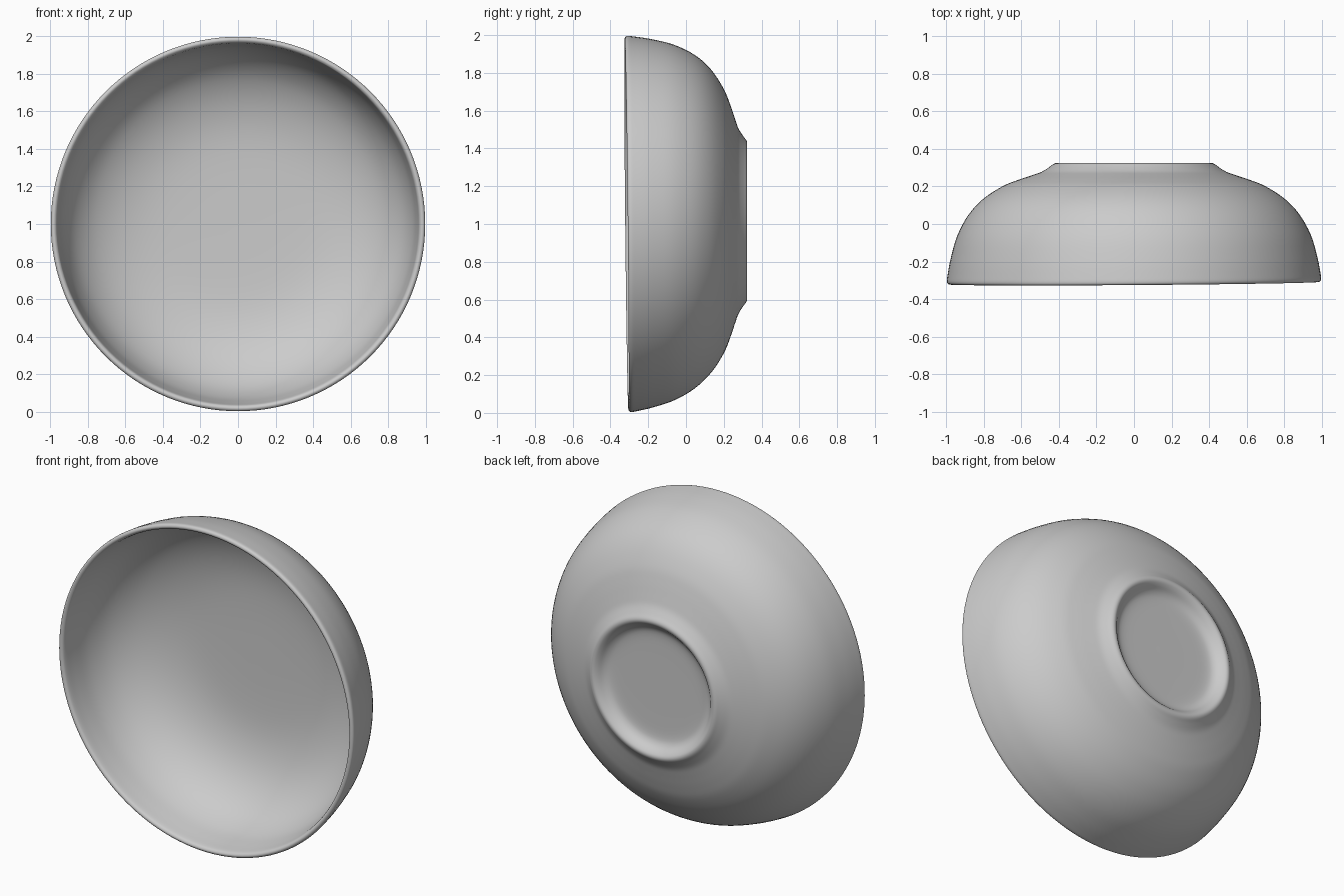
import bpy, bmesh, math
from mathutils import Vector, Matrix

cube = bpy.data.objects.get("Cube")
if cube:
    bpy.data.objects.remove(cube, do_unlink=True)

SEGMENTS = 128
SMOOTH_STEPS = 4

# Wall section as (radius, depth): outside from foot centre to rim, then inside to floor
SECTION = [
    (0, .262), (.2, .262), (.31, .265), (.355, .28), (.385, .31), (.405, .323),
    (.425, .321), (.45, .303), (.49, .278), (.54, .26), (.62, .233), (.7, .2),
    (.8, .135), (.88, .05), (.94, -.06), (.975, -.18), (.992, -.27), (.995, -.302),
    (.985, -.314), (.972, -.312), (.962, -.295), (.952, -.23), (.93, -.12),
    (.88, -.01), (.8, .08), (.7, .145), (.58, .19), (.44, .216), (.25, .226), (0, .228),
]


def smooth_path(points, steps):
    """Catmull-Rom curve through the points."""
    pts = [Vector(p) for p in points]
    pts = [pts[0]] + pts + [pts[-1]]
    path = []
    for a, b, c, d in zip(pts, pts[1:], pts[2:], pts[3:]):
        for i in range(steps):
            t = i / steps
            path.append(.5 * (2 * b + (c - a) * t + (2 * a - 5 * b + 4 * c - d) * t * t
                              + (3 * b - a - 3 * c + d) * t ** 3))
    path.append(pts[-1])
    return path


def make_material(name, rgb):
    mat = bpy.data.materials.new(name)
    mat.use_nodes = True
    mat.diffuse_color = (*rgb, 1)
    mat.node_tree.nodes["Principled BSDF"].inputs["Base Color"].default_value = (*rgb, 1)
    return mat


# Spin the section about the y axis
bm = bmesh.new()
verts = [bm.verts.new((max(p.x, 0), p.y, 0)) for p in smooth_path(SECTION, SMOOTH_STEPS)]
edges = [bm.edges.new(pair) for pair in zip(verts, verts[1:])]
bmesh.ops.spin(bm, geom=verts + edges, cent=(0, 0, 0), axis=(0, 1, 0),
               angle=math.tau, steps=SEGMENTS)
bmesh.ops.remove_doubles(bm, verts=bm.verts, dist=.0005)
bmesh.ops.recalc_face_normals(bm, faces=bm.faces)

# Slightly uneven handmade rim, and a foot a touch above centre
for v in bm.verts:
    toward_rim = min(max((.1 - v.co.y) / .4, 0), 1)
    v.co.y += toward_rim * (.007 * v.co.x - .01 * v.co.z)
    v.co.z += .015 * (1 - toward_rim)
bmesh.ops.transform(bm, matrix=Matrix.Translation((0, 0, 1)), verts=bm.verts)

mesh = bpy.data.meshes.new("bowl")
bm.to_mesh(mesh)
bm.free()
bowl = bpy.data.objects.new("bowl", mesh)
bpy.context.collection.objects.link(bowl)
mesh.materials.append(make_material("plain grey", (.6, .6, .6)))

bpy.context.view_layer.objects.active = bowl
bowl.select_set(True)
bpy.ops.object.shade_smooth_by_angle(angle=math.radians(50))
